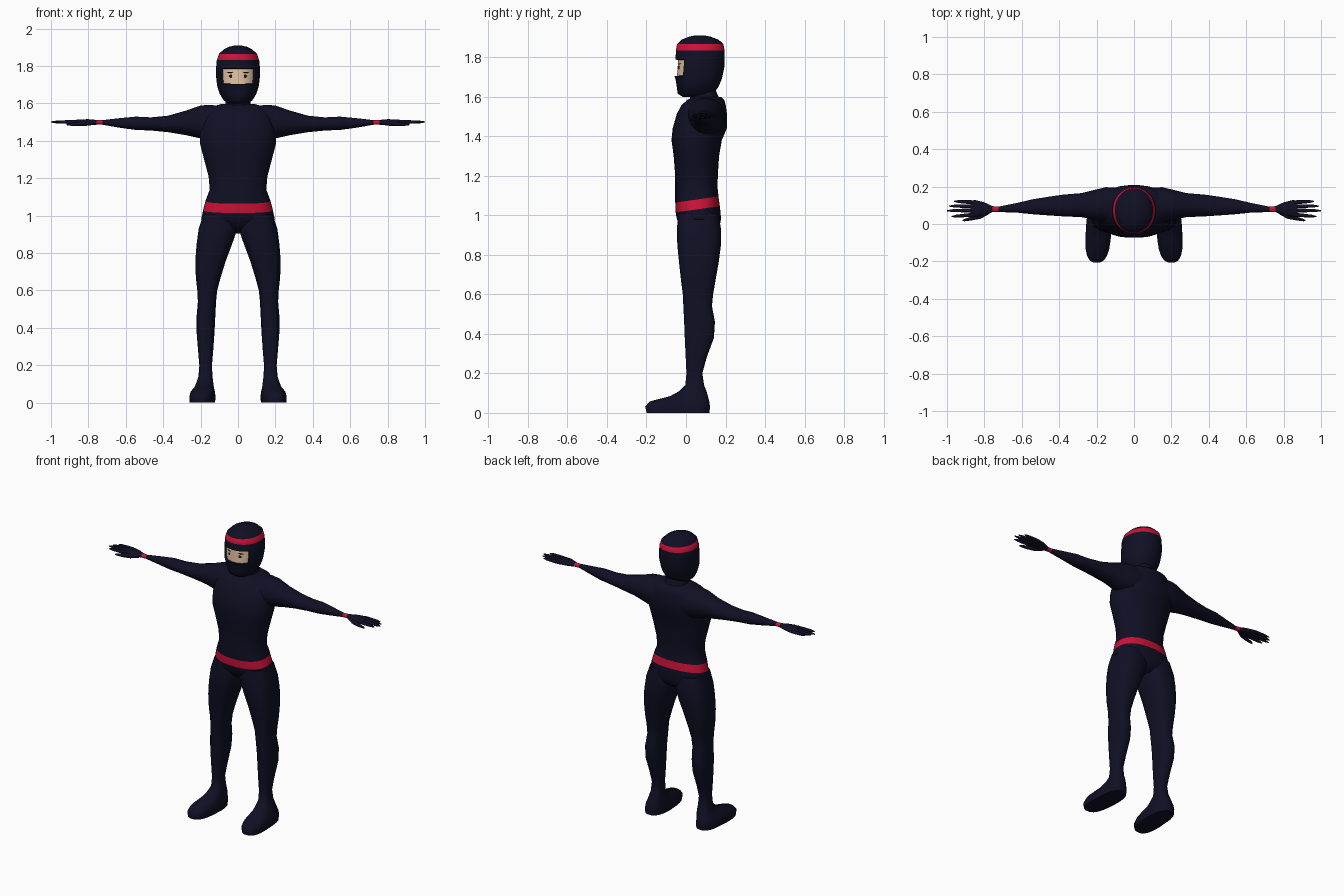
import bpy, bmesh, math
from mathutils import Vector


def material(name, rgb):
    m = bpy.data.materials.new(name)
    m.diffuse_color = (*rgb, 1)
    return m


NAVY = material("navy cloth", (0.005, 0.005, 0.018))
RED = material("red sash", (0.60, 0.006, 0.038))
SKIN = material("skin", (0.75, 0.53, 0.36))
DARK = material("eye black", (0.008, 0.007, 0.007))


def loft(name, rings, axis="z", seg=20, power=2.3, red=(), mirror=False, shear=0, edit=None):
    """Rings: (position, low u, high u, low v, high v[, tilt]); u,v = x,y for z lofts, y,z for x lofts."""
    bm = bmesh.new()
    loops = []
    for r in rings:
        t, u0, u1, v0, v1 = r[:5]
        tilt = r[5] if len(r) > 5 else 0
        loop = []
        for i in range(seg):
            a = math.tau * (i + 0.5) / seg
            c, s = math.cos(a), math.sin(a)
            c = math.copysign(abs(c) ** (2 / power), c)
            s = math.copysign(abs(s) ** (2 / power), s)
            u = (u0 + u1) / 2 + c * (u1 - u0) / 2
            v = (v0 + v1) / 2 + s * (v1 - v0) / 2
            if axis == "z":
                sh = shear * min(0, v) if t < 0.1 else 0
                p = (u + sh, v, t + tilt * (v - 0.06))
            else:
                p = (t, u, v)
            loop.append(bm.verts.new(p))
        loops.append(loop)
    rows = []
    for k in range(len(loops) - 1):
        a, b = loops[k], loops[k + 1]
        row = []
        for i in range(seg):
            j = (i + 1) % seg
            f = bm.faces.new((a[i], a[j], b[j], b[i]))
            f.material_index = 1 if k in red else 0
            row.append(f)
        rows.append(row)
    bm.faces.new(loops[0])
    bm.faces.new(loops[-1])
    bmesh.ops.recalc_face_normals(bm, faces=bm.faces)
    if edit:
        edit(bm, rows)
    for f in bm.faces:
        f.smooth = True
    me = bpy.data.meshes.new(name)
    bm.to_mesh(me)
    bm.free()
    me.set_sharp_from_angle(angle=math.radians(60))
    for m in (NAVY, RED, SKIN):
        me.materials.append(m)
    ob = bpy.data.objects.new(name, me)
    bpy.context.collection.objects.link(ob)
    if mirror:
        ob.modifiers.new("mirror", "MIRROR").use_mirror_merge = False
    return ob


def sym(*rows):
    # (z, half width, front, back[, tilt]) -> symmetric ring
    return [(r[0], -r[1], r[1], *r[2:]) for r in rows]


# torso with tilted belt band
loft("torso", sym(
    (0.905, 0.05, 0.03, 0.13), (0.935, 0.14, -0.02, 0.168), (0.98, 0.198, -0.047, 0.178),
    (1.03, 0.187, -0.053, 0.172, 0.14), (1.08, 0.174, -0.055, 0.165, 0.14),
    (1.14, 0.152, -0.055, 0.160), (1.21, 0.158, -0.056, 0.162), (1.30, 0.182, -0.063, 0.168),
    (1.38, 0.203, -0.074, 0.182), (1.44, 0.206, -0.068, 0.208), (1.51, 0.195, -0.048, 0.208),
    (1.555, 0.175, -0.025, 0.202), (1.582, 0.145, 0.005, 0.195), (1.598, 0.085, 0.03, 0.178)),
    seg=28, red=(3,))

# neck
loft("neck", sym((1.55, 0.085, 0.01, 0.18), (1.60, 0.068, 0.02, 0.165),
                 (1.63, 0.066, 0.02, 0.152), (1.70, 0.066, 0.02, 0.155)))

# legs and feet in one loft
loft("legs", [
    (1.01, 0.01, 0.185, -0.04, 0.165), (0.93, 0.002, 0.211, -0.047, 0.178),
    (0.85, 0.030, 0.222, -0.045, 0.178), (0.76, 0.064, 0.229, -0.036, 0.166),
    (0.67, 0.092, 0.226, -0.026, 0.150), (0.60, 0.111, 0.218, -0.017, 0.138),
    (0.54, 0.117, 0.215, -0.014, 0.132), (0.46, 0.121, 0.222, -0.010, 0.147),
    (0.38, 0.125, 0.222, -0.007, 0.142), (0.28, 0.132, 0.214, -0.002, 0.105),
    (0.20, 0.139, 0.207, 0.002, 0.083), (0.14, 0.136, 0.212, -0.004, 0.092),
    (0.11, 0.132, 0.222, -0.035, 0.104), (0.085, 0.129, 0.232, -0.080, 0.112),
    (0.058, 0.123, 0.250, -0.185, 0.119), (0.032, 0.119, 0.256, -0.208, 0.123),
    (0.0, 0.122, 0.254, -0.200, 0.120)], power=2.7, mirror=True, shear=-0.06)

# arms with red wristbands and palms
loft("arms", [
    (0.08, 0.0, 0.195, 1.40, 1.585), (0.15, 0.004, 0.198, 1.40, 1.594),
    (0.20, 0.018, 0.186, 1.412, 1.590), (0.28, 0.036, 0.166, 1.430, 1.562),
    (0.375, 0.040, 0.158, 1.446, 1.535), (0.465, 0.046, 0.145, 1.455, 1.526),
    (0.545, 0.052, 0.132, 1.458, 1.530), (0.62, 0.060, 0.114, 1.468, 1.523),
    (0.725, 0.064, 0.093, 1.486, 1.511), (0.757, 0.063, 0.096, 1.486, 1.512),
    (0.80, 0.045, 0.116, 1.485, 1.516), (0.85, 0.038, 0.129, 1.486, 1.515),
    (0.875, 0.042, 0.125, 1.489, 1.511)], axis="x", power=2.1, red=(8,), mirror=True)

# fingers: (name, base y, tip y, tip x)
for name, y0, y1, tip in (("index_finger", 0.050, 0.040, 0.975), ("middle_finger", 0.073, 0.071, 1.0),
                          ("ring_finger", 0.095, 0.096, 0.988), ("little_finger", 0.116, 0.121, 0.962)):
    rings = []
    for f, r in ((0, 0.0115), (0.4, 0.0105), (0.8, 0.008), (1, 0.003)):
        y = y0 + (y1 - y0) * f
        rings.append((0.855 + (tip - 0.855) * f, y - r, y + r, 1.501 - r, 1.501 + r))
    loft(name, rings, axis="x", seg=8, power=2, mirror=True)
loft("thumb", [(0.775, 0.052, 0.085, 1.484, 1.510), (0.82, 0.027, 0.060, 1.478, 1.507),
               (0.87, 0.018, 0.040, 1.478, 1.500), (0.905, 0.014, 0.028, 1.481, 1.495),
               (0.917, 0.015, 0.022, 1.484, 1.491)], axis="x", seg=8, power=2, mirror=True)


# hooded head with headband and recessed eye opening
def eye_opening(bm, rows):
    faces = [f for k in (4, 5) for f in rows[k]
             if f.calc_center_median().y < 0.04 and abs(f.calc_center_median().x) < 0.09]
    bmesh.ops.inset_region(bm, faces=faces, thickness=0.003, depth=-0.013, use_even_offset=True)
    for f in faces:
        f.material_index = 2


head = loft("hooded_head", sym(
    (1.598, 0.050, -0.015, 0.10), (1.615, 0.076, -0.043, 0.140), (1.65, 0.098, -0.047, 0.165),
    (1.685, 0.110, -0.053, 0.180), (1.703, 0.113, -0.059, 0.185), (1.745, 0.118, -0.056, 0.194),
    (1.788, 0.118, -0.053, 0.196), (1.832, 0.114, -0.052, 0.196), (1.865, 0.102, -0.046, 0.190),
    (1.888, 0.078, -0.022, 0.165), (1.903, 0.048, 0.015, 0.125), (1.91, 0.018, 0.05, 0.09)),
    seg=32, power=2.1, red=(7,), edit=eye_opening)
bpy.context.view_layer.update()

# eyes and brows as thin discs lying on the face
for side in (-1, 1):
    for name, x, z, w, h in (("eye", 0.039, 1.746, 0.009, 0.009), ("brow", 0.042, 1.766, 0.018, 0.0025)):
        hit, loc, nor, _ = head.ray_cast(Vector((side * x, -1, z)), Vector((0, 1, 0)))
        bm = bmesh.new()
        bmesh.ops.create_uvsphere(bm, u_segments=12, v_segments=8, radius=1)
        me = bpy.data.meshes.new(name)
        bm.to_mesh(me)
        bm.free()
        me.materials.append(DARK)
        ob = bpy.data.objects.new(name, me)
        ob.location = loc
        ob.scale = (w, 0.003, h)
        ob.rotation_euler = (0, 0, math.atan2(nor.x, -nor.y))
        bpy.context.collection.objects.link(ob)
